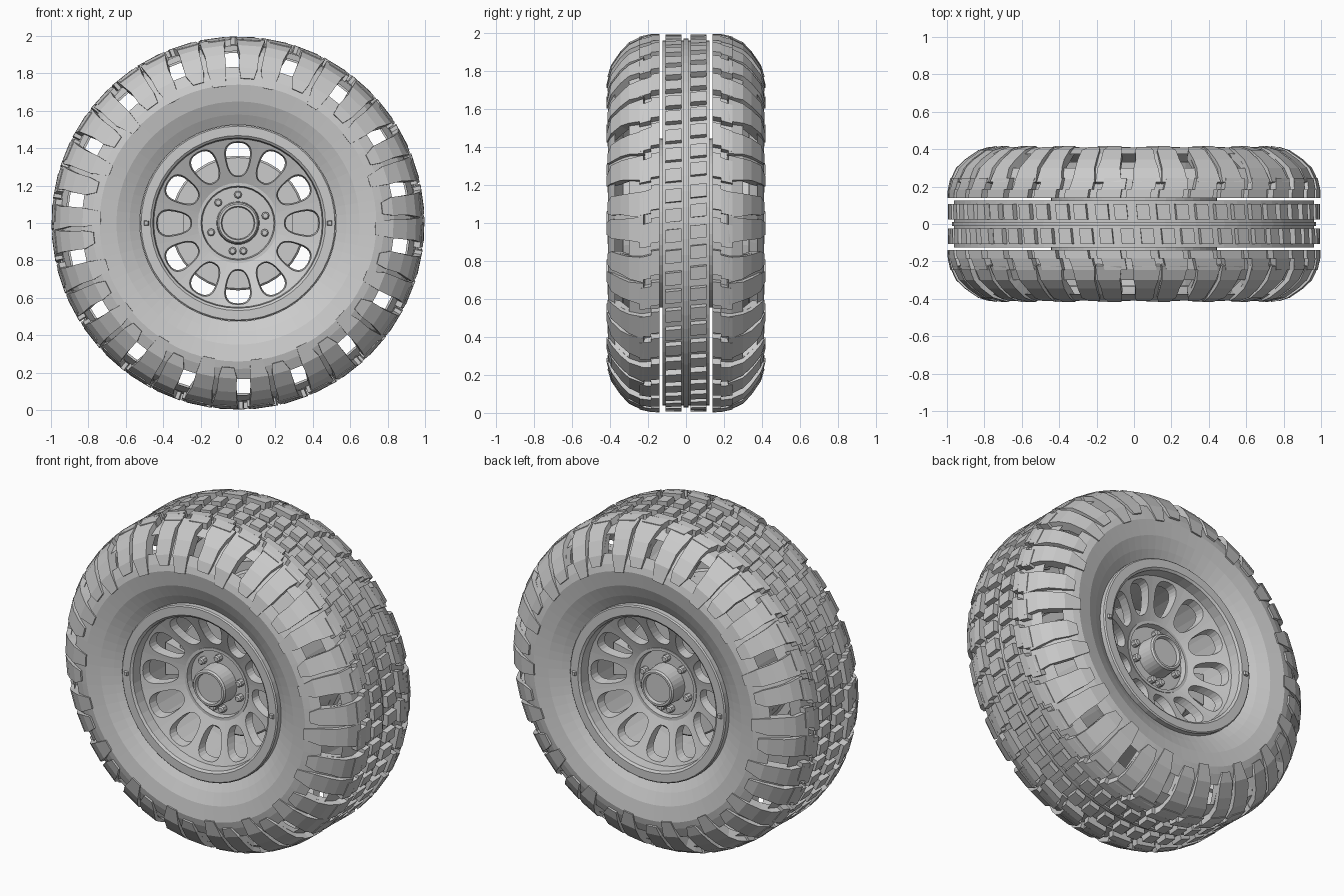
import bpy, bmesh, math, random

if "Cube" in bpy.data.objects:
    bpy.data.objects.remove(bpy.data.objects["Cube"])

random.seed(4)
PHASE = 12.0          # turn of the tread pattern, degrees
grey = bpy.data.materials.new("plain_grey")
grey.diffuse_color = (0.6, 0.6, 0.6, 1)
grey.use_nodes = True
grey.node_tree.nodes["Principled BSDF"].inputs["Base Color"].default_value = grey.diffuse_color


def polar(a, r, y):
    """Point at angle a (degrees) and radius r around the axle (the y axis)."""
    a = math.radians(a)
    return (r * math.cos(a), y, r * math.sin(a))


def finish(bm, name, mirror=True):
    bmesh.ops.remove_doubles(bm, verts=bm.verts, dist=0.0002)
    bmesh.ops.recalc_face_normals(bm, faces=bm.faces)
    me = bpy.data.meshes.new(name)
    bm.to_mesh(me)
    bm.free()
    me.materials.append(grey)
    ob = bpy.data.objects.new(name, me)
    bpy.context.collection.objects.link(ob)
    ob.location.z = 1.0
    if mirror:
        m = ob.modifiers.new("other_side", 'MIRROR')
        m.use_axis = (False, True, False)
    return ob


def lathe(bm, profile, segs, start=0.0, closed=False, skip=None):
    """Revolve (y, r) points; skip(segment, band) leaves out faces."""
    step = 360 / segs
    rings = [[bm.verts.new(polar(start + i * step, r, y)) for y, r in profile]
             for i in range(segs)]
    n = len(profile)
    for i in range(segs):
        a, b = rings[i], rings[(i + 1) % segs]
        for j in range(n if closed else n - 1):
            if skip and skip(i, j):
                continue
            k = (j + 1) % n
            bm.faces.new((a[j], a[k], b[k], b[j]))


def lug(bm, stations):
    """Solid block swept through stations (y, r, a0, a1, y_inner, r_inner)."""
    loops = []
    for y, r, a0, a1, yi, ri in stations:
        loops.append([bm.verts.new(polar(*p)) for p in
                      ((a0, r, y), (a1, r, y), (a1, ri, yi), (a0, ri, yi))])
    for p, q in zip(loops, loops[1:]):
        for k in range(4):
            bm.faces.new((p[k], p[(k + 1) % 4], q[(k + 1) % 4], q[k]))
    bm.faces.new(loops[0])
    bm.faces.new(loops[-1][::-1])


def toward_core(y, r, a0, a1, t=0.2):
    """Lug station whose inner edge is sunk towards the tyre's core."""
    return (y, r, a0, a1, y + (-0.15 - y) * t, r + (0.72 - r) * t)


# Tyre sidewall and shoulder shell, with 18 see-through gaps
bm = bmesh.new()
wall = [(-0.14, 0.91), (-0.14, 0.96), (-0.24, 0.95), (-0.30, 0.92),
        (-0.375, 0.835), (-0.40, 0.78), (-0.41, 0.74), (-0.395, 0.65),
        (-0.365, 0.58), (-0.335, 0.525)]
lathe(bm, wall, 72, PHASE - 2.5, skip=lambda i, j: i % 4 == 0 and j == 3)
finish(bm, "tyre_sidewall")

# Outer shoulder lugs: two per gap, one long and one short on the sidewall
bm = bmesh.new()
for i in range(18):
    for lo, hi, end in ((2.4, 9.4, 0.735), (10.8, 17.6, 0.775)):
        j0, j1 = random.uniform(-0.6, 0.6), random.uniform(-0.6, 0.6)
        a, b = PHASE + i * 20 + lo, PHASE + i * 20 + hi
        y_end = -0.418 if end < 0.75 else -0.413
        lug(bm, [toward_core(-0.225, 0.988, a - 0.9 + j0, b + 0.3 + j1),
                 toward_core(-0.30, 0.952, a - 0.3 + j0, b + j1),
                 toward_core(-0.345, 0.905, a, b - 0.2),
                 toward_core(-0.395, 0.832, a, b),
                 toward_core(y_end, end, a + 0.8, b - 1.2 + j1, 0.12)])
finish(bm, "shoulder_lugs")

# Inner shoulder blocks, stepped and skewed, beside the open slit
bm = bmesh.new()
for i in range(36):
    a = PHASE + i * 10 + random.uniform(-0.4, 0.4)
    lug(bm, [(-0.14, 0.998, a + 2.6, a + 10.2, -0.14, 0.94),
             (-0.185, 0.996, a + 2.2, a + 9.8, -0.185, 0.94)])
    lug(bm, [(-0.185, 0.996, a + 1.2, a + 8.6, -0.185, 0.94),
             (-0.245, 0.982, a + 0.6, a + 7.6, -0.245, 0.93)])
finish(bm, "inner_shoulder_blocks")

# Separate centre tread band
bm = bmesh.new()
lathe(bm, [(-0.125, 0.925), (-0.125, 0.962), (-0.012, 0.962), (-0.012, 0.972),
           (0.012, 0.972), (0.012, 0.962), (0.125, 0.962), (0.125, 0.925)],
      72, closed=True)
finish(bm, "centre_band", mirror=False)

# Two rows of centre tread blocks
bm = bmesh.new()
for row, shift in ((-1, 0.0), (1, 1.6)):
    for i in range(56):
        a = i * 360 / 56 + shift + random.uniform(-0.3, 0.3)
        y0, y1 = sorted((row * 0.025, row * 0.107))
        lug(bm, [(y0, 0.994, a, a + 4.0, y0, 0.95),
                 (y1, 0.994, a + 0.5, a + 4.5, y1, 0.95)])
finish(bm, "centre_blocks", mirror=False)

# Rim lip and barrel
bm = bmesh.new()
lathe(bm, [(-0.33, 0.525), (-0.365, 0.525), (-0.372, 0.518), (-0.372, 0.468),
           (-0.362, 0.455), (-0.30, 0.45), (-0.15, 0.445), (0, 0.44)], 48)
finish(bm, "rim_barrel")

# Small studs on the lip
bm = bmesh.new()
for c in (0, 180):
    lug(bm, [(-0.365, 0.505, c - 1.6, c + 1.6, -0.365, 0.475),
             (-0.385, 0.500, c - 1.2, c + 1.2, -0.385, 0.480)])
finish(bm, "lip_studs")


# Spoke disc: twelve sectors, each with a rounded window
def dish(r):
    return -0.20 - 0.10 * (r - 0.205) / 0.245


def signed_pow(v, p):
    return math.copysign(abs(v) ** p, v)


bm = bmesh.new()
N = 24
for s in range(12):
    front, hole, back = [], [], []
    for k in range(N):
        c, d = math.cos(2 * math.pi * k / N), math.sin(2 * math.pi * k / N)
        m = max(abs(c), abs(d))
        r_out = 0.3275 + 0.1225 * d / m
        r_in = 0.342 + 0.094 * signed_pow(d, 0.75)
        spread = 11.3 * signed_pow(c, 0.75)
        front.append(bm.verts.new(polar(s * 30 + 15 * c / m, r_out, dish(r_out))))
        hole.append(bm.verts.new(polar(s * 30 + spread, r_in, dish(r_in))))
        back.append(bm.verts.new(polar(s * 30 + spread * 0.9,
                                       0.342 + (r_in - 0.342) * 0.93,
                                       dish(r_in) + 0.055)))
    for k in range(N):
        q = (k + 1) % N
        bm.faces.new((front[k], front[q], hole[q], hole[k]))
        bm.faces.new((hole[k], hole[q], back[q], back[k]))
finish(bm, "spoke_disc")

# Hub plate with protruding hollow-ended cap
bm = bmesh.new()
lathe(bm, [(-0.16, 0.215), (-0.208, 0.215), (-0.208, 0.198), (-0.175, 0.192),
           (-0.175, 0.115), (-0.275, 0.11), (-0.285, 0.102), (-0.285, 0.09),
           (-0.265, 0.085), (-0.265, 0.0005)], 32)
finish(bm, "hub_cap")

# Wheel nuts
bm = bmesh.new()
for a in (90, 134, 15, -20, -79, -101, -161):
    x, _, z = polar(a, 0.152, 0)
    rings = []
    for y, r in ((-0.17, 0.021), (-0.205, 0.021), (-0.212, 0.014)):
        rings.append([bm.verts.new((x + r * math.cos(k * math.pi / 4), y,
                                    z + r * math.sin(k * math.pi / 4)))
                      for k in range(8)])
    for p, q in zip(rings, rings[1:]):
        for k in range(8):
            bm.faces.new((p[k], p[(k + 1) % 8], q[(k + 1) % 8], q[k]))
    bm.faces.new(rings[-1])
finish(bm, "wheel_nuts")

# Brake drum between the two faces, with a block on either side
bm = bmesh.new()
lathe(bm, [(-0.07, 0.0005), (-0.07, 0.35), (-0.06, 0.36), (0, 0.36)], 40)
for c in (0, 180):
    lug(bm, [(-0.09, 0.435, c - 13, c + 13, -0.09, 0.30),
             (0, 0.435, c - 13, c + 13, 0, 0.30)])
finish(bm, "brake_drum")
